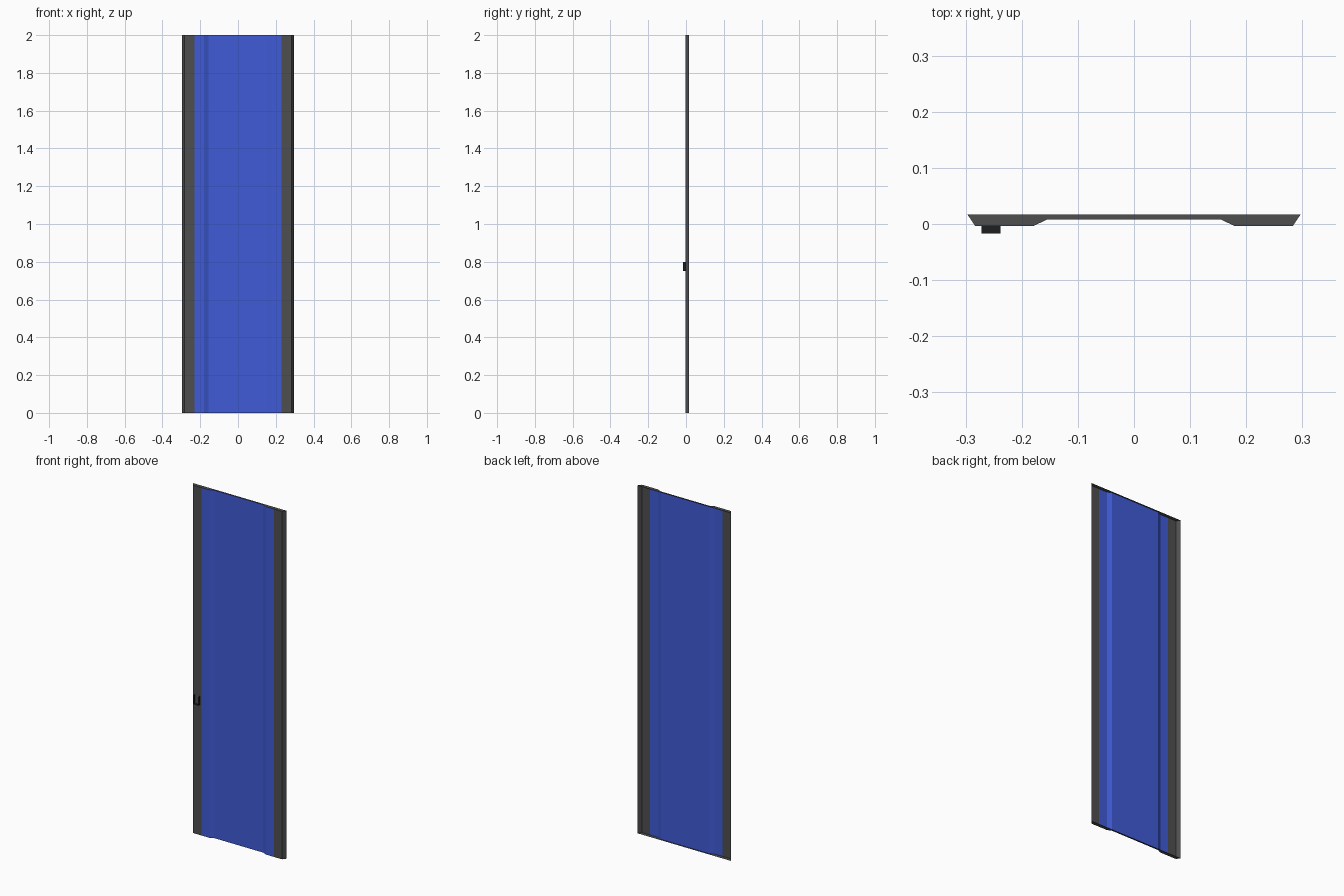
import bpy, bmesh

if "Cube" in bpy.data.objects:
    bpy.data.objects.remove(bpy.data.objects["Cube"])

H = 2.0        # panel height
BACK = 0.017   # rear plane


def material(name, rgb):
    m = bpy.data.materials.new(name)
    m.diffuse_color = (*rgb, 1)
    m.use_nodes = True
    m.node_tree.nodes["Principled BSDF"].inputs["Base Color"].default_value = m.diffuse_color
    return m


grey = material("frame grey", (0.078, 0.078, 0.078))
blue = material("panel blue", (0.05, 0.105, 0.67))
dark = material("bracket black", (0.013, 0.013, 0.013))


def add_object(name, bm, mats):
    me = bpy.data.meshes.new(name)
    bm.to_mesh(me)
    bm.free()
    for m in mats:
        me.materials.append(m)
    ob = bpy.data.objects.new(name, me)
    bpy.context.collection.objects.link(ob)
    return ob


# Front sheet: right half of the profile, mirrored, swept upward; open at the back
half = [(0.155, 0.008), (0.179, -0.0035), (0.23, -0.0035), (0.283, -0.0035), (0.297, BACK)]
profile = [(-x, y) for x, y in reversed(half)] + half
bm = bmesh.new()
low = [bm.verts.new((x, y, 0)) for x, y in profile]
high = [bm.verts.new((x, y, H)) for x, y in profile]
for i in range(len(profile) - 1):
    f = bm.faces.new((low[i], low[i + 1], high[i + 1], high[i]))
    # blue field between the grey side strips
    f.material_index = 1 if abs(f.calc_center_median().x) < 0.23 else 0
# grey end caps
bm.faces.new(high)
bm.faces.new(low[::-1])
add_object("door_panel", bm, [grey, blue])

# Small U-shaped bracket on the left strip (thin sheet)
bm = bmesh.new()
u = [(-0.272, 0.80), (-0.272, 0.75), (-0.238, 0.75), (-0.238, 0.80)]
near = [bm.verts.new((x, -0.017, z)) for x, z in u]
far = [bm.verts.new((x, -0.0035, z)) for x, z in u]
for i in range(3):
    bm.faces.new((near[i], near[i + 1], far[i + 1], far[i]))
add_object("handle_bracket", bm, [dark])
